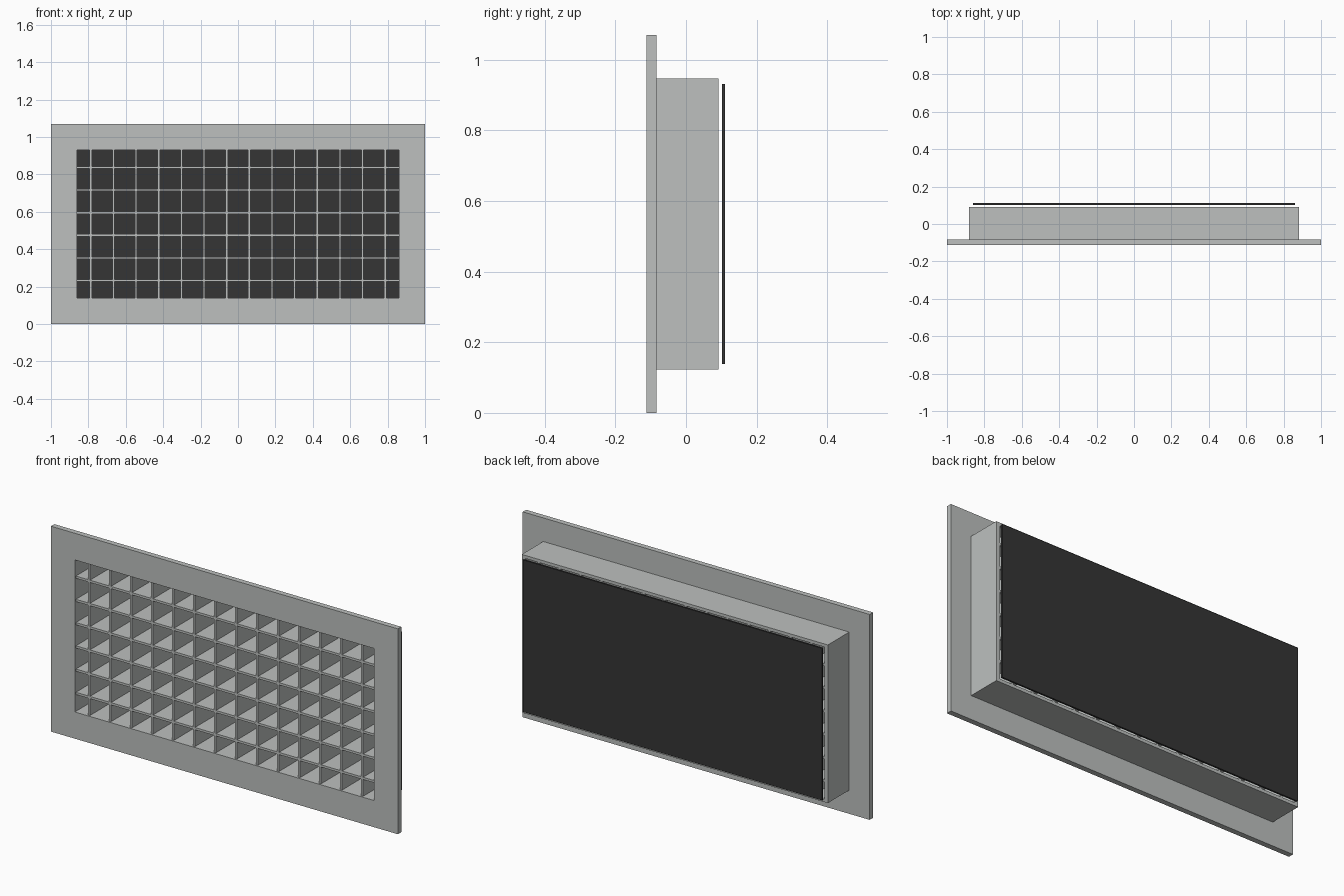
import bpy, bmesh
from mathutils import Matrix, Vector

if "Cube" in bpy.data.objects:
    bpy.data.objects.remove(bpy.data.objects["Cube"])


def material(name, rgb):
    m = bpy.data.materials.new(name)
    m.diffuse_color = (*rgb, 1)
    m.use_nodes = True
    m.node_tree.nodes["Principled BSDF"].inputs["Base Color"].default_value = m.diffuse_color
    return m


GREY = material("light grey metal", (0.51, 0.53, 0.52))
DARK = material("dark backing", (0.036, 0.036, 0.036))

CZ = 0.535                 # height of the grille centre
HX, HZ = 0.862, 0.396      # half size of the opening
PITCH, BAR = 0.1211, 0.012


def finish(bm, name, mat):
    bmesh.ops.recalc_face_normals(bm, faces=bm.faces)
    me = bpy.data.meshes.new(name)
    bm.to_mesh(me)
    bm.free()
    me.materials.append(mat)
    ob = bpy.data.objects.new(name, me)
    bpy.context.collection.objects.link(ob)
    return ob


def add_box(bm, x0, x1, y0, y1, z0, z1):
    size = Matrix.Diagonal((x1 - x0, y1 - y0, z1 - z0, 1))
    mid = Vector((x0 + x1, y0 + y1, z0 + z1)) / 2
    bmesh.ops.create_cube(bm, size=1, matrix=Matrix.Translation(mid) @ size)


def ring(name, ox, oz, y0, y1, mat):
    """Rectangular tube around the opening, running from y0 to y1."""
    bm = bmesh.new()
    loops = []
    for hx, hz, y in ((ox, oz, y0), (ox, oz, y1), (HX, HZ, y1), (HX, HZ, y0)):
        loops.append([bm.verts.new((sx * hx, y, CZ + sz * hz))
                      for sx, sz in ((-1, -1), (1, -1), (1, 1), (-1, 1))])
    for k in range(4):
        a, b = loops[k], loops[(k + 1) % 4]
        for i in range(4):
            j = (i + 1) % 4
            bm.faces.new((a[i], a[j], b[j], b[i]))
    return finish(bm, name, mat)


# Front flange and the duct collar behind it
ring("front_flange", 1.0, CZ, -0.112, -0.084, GREY)
ring("duct_collar", 0.882, 0.412, -0.084, 0.092, GREY)

# Vertical blades
bm = bmesh.new()
for i in range(14):
    x = (i - 6.5) * PITCH
    add_box(bm, x - BAR / 2, x + BAR / 2, -0.104, 0.091, CZ - HZ, CZ + HZ)
finish(bm, "vertical_blades", GREY)

# Horizontal blades
bm = bmesh.new()
for i in range(6):
    z = CZ + (i - 2.5) * PITCH
    add_box(bm, -HX, HX, -0.103, 0.09, z - BAR / 2, z + BAR / 2)
finish(bm, "horizontal_blades", GREY)

# Dark plate closing the back
bm = bmesh.new()
add_box(bm, -HX, HX, 0.102, 0.111, CZ - HZ, CZ + HZ)
finish(bm, "back_plate", DARK)
